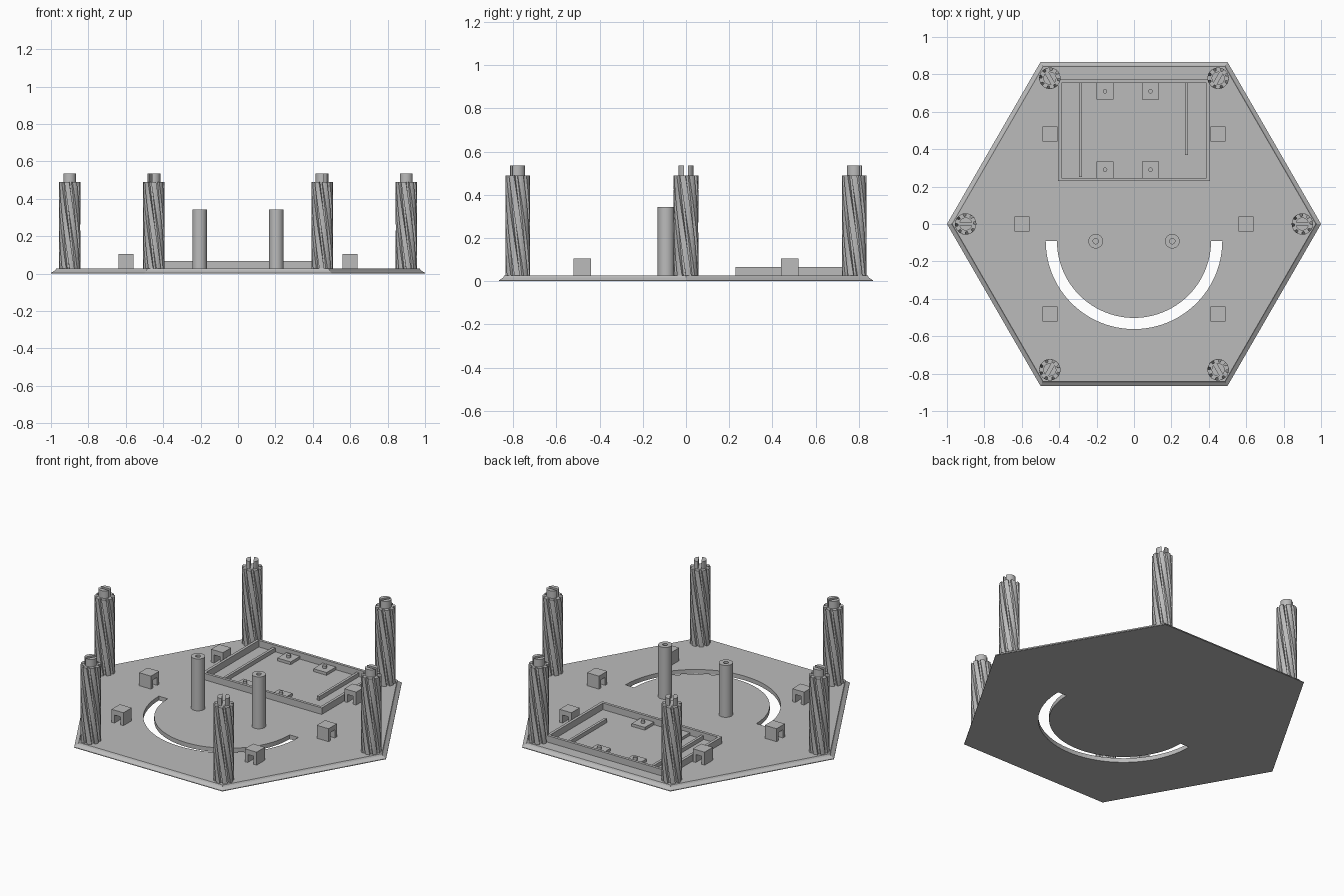
import bpy, bmesh, math
from mathutils import Vector

if "Cube" in bpy.data.objects:
    bpy.data.objects.remove(bpy.data.objects["Cube"])

grey = bpy.data.materials.new("plain grey")
grey.use_nodes = True
colour = (0.5, 0.5, 0.5, 1)
grey.diffuse_color = colour
grey.node_tree.nodes["Principled BSDF"].inputs["Base Color"].default_value = colour

FLOOR = 0.026   # top of the plate


def make(name, bm, smooth=False):
    bmesh.ops.recalc_face_normals(bm, faces=bm.faces)
    mesh = bpy.data.meshes.new(name)
    bm.to_mesh(mesh)
    bm.free()
    obj = bpy.data.objects.new(name, mesh)
    bpy.context.collection.objects.link(obj)
    mesh.materials.append(grey)
    if smooth:
        bpy.ops.object.select_all(action="DESELECT")
        obj.select_set(True)
        bpy.context.view_layer.objects.active = obj
        bpy.ops.object.shade_smooth_by_angle(angle=math.radians(30))
    return obj


def loft(name, rings, smooth=False):
    """Skin a stack of closed rings and cap both ends."""
    bm = bmesh.new()
    loops = [[bm.verts.new(p) for p in ring] for ring in rings]
    n = len(loops[0])
    for a, b in zip(loops, loops[1:]):
        for i in range(n):
            j = (i + 1) % n
            bm.faces.new((a[i], a[j], b[j], b[i]))
    bm.faces.new(loops[0])
    bm.faces.new(loops[-1])
    return make(name, bm, smooth)


def circle(r, z, n=32, centre=(0, 0)):
    return [(centre[0] + r * math.cos(math.tau * i / n),
             centre[1] + r * math.sin(math.tau * i / n), z) for i in range(n)]


def extrude(name, outline, z0, z1):
    return loft(name, [[(x, y, z) for x, y in outline] for z in (z0, z1)])


def box(name, x0, x1, y0, y1, z0, z1):
    return extrude(name, [(x0, y0), (x1, y0), (x1, y1), (x0, y1)], z0, z1)


def cut(obj, cutter):
    mod = obj.modifiers.new("cut", "BOOLEAN")
    mod.operation, mod.solver, mod.object = "DIFFERENCE", "EXACT", cutter
    bpy.context.view_layer.update()
    bpy.context.view_layer.objects.active = obj
    bpy.ops.object.modifier_apply(modifier=mod.name)
    bpy.data.objects.remove(cutter)


# Hexagonal plate: sloping rim, small step, flat top
plate = loft("base_plate", [circle(r, z, 6) for r, z in
             ((1, 0), (1, 0.004), (0.978, 0.017), (0.972, FLOOR))])

# Half-ring slot through the plate
STEPS = 48
arc = [math.pi + math.pi * i / STEPS for i in range(STEPS + 1)]
half_ring = [(0.472 * math.cos(a), -0.09 + 0.472 * math.sin(a)) for a in arc]
half_ring += [(0.412 * math.cos(a), -0.09 + 0.412 * math.sin(a)) for a in reversed(arc)]
cut(plate, extrude("slot_cutter", half_ring, -0.1, 0.1))


# Twisted, fluted corner pillars with slotted pegs
def pillar(cx, cy, heading):
    rings, levels, ribs = [], 14, 8
    for k in range(levels + 1):
        t = k / levels
        ring = []
        for i in range(ribs):
            for part, r in ((0, 0.057), (0.3, 0.057), (0.6, 0.057), (0.65, 0.042), (0.95, 0.042)):
                a = heading + math.tau * (i + part) / ribs - math.radians(75) * t
                ring.append((cx + r * math.cos(a), cy + r * math.sin(a),
                             FLOOR - 0.004 + t * (0.49 - FLOOR + 0.004)))
        rings.append(ring)
    loft("twisted_pillar", rings)
    peg = loft("pillar_peg", [circle(0.035, z, 24, (cx, cy)) for z in (0.48, 0.535)], True)
    along = Vector((math.cos(heading), math.sin(heading)))
    side = Vector((-along.y, along.x)) * 0.009
    along *= 0.06
    mid = Vector((cx, cy))
    cut(peg, extrude("peg_cutter", [mid + along + side, mid - along + side,
                                    mid - along - side, mid + along - side], 0.4905, 0.6))


for i in range(6):
    a = math.tau * i / 6
    pillar(0.9 * math.cos(a), 0.9 * math.sin(a), a)

# Two hollow posts
for s in (-1, 1):
    c = (s * 0.205, -0.092)
    loft("hollow_post", [circle(0.039, FLOOR - 0.004, 32, c), circle(0.039, 0.343, 32, c),
                         circle(0.014, 0.343, 32, c), circle(0.014, 0.1, 32, c)], True)


# Bridge-shaped clips around the plate
def clip(cx, cy, open_along_y):
    h, leg = 0.04, 0.02
    profile = [(-h, FLOOR - 0.003), (-h, 0.105), (h, 0.105), (h, FLOOR - 0.003),
               (h - leg, FLOOR - 0.003), (h - leg, 0.075), (leg - h, 0.075), (leg - h, FLOOR - 0.003)]
    if open_along_y:
        rings = [[(cx + u, cy + d, z) for u, z in profile] for d in (-h, h)]
    else:
        rings = [[(cx + d, cy + u, z) for u, z in profile] for d in (-h, h)]
    loft("wire_clip", rings)


for s in (-1, 1):
    clip(s * 0.6, 0, False)
    for t in (-1, 1):
        clip(s * 0.45, t * 0.48, True)

# Rectangular tray walls
Z0, TOP = FLOOR - 0.003, 0.066
tray = box("tray_walls", -0.405, 0.405, 0.23, 0.772, Z0, TOP)
cut(tray, box("tray_cutter", -0.388, 0.388, 0.247, 0.755, 0, 0.1))

# Inner rails
box("left_rail", -0.293, -0.277, 0.25, 0.757, Z0, 0.05)
box("right_rail", 0.273, 0.289, 0.37, 0.757, Z0, 0.05)

# Mounting pads with locating pins
for x in (-0.155, 0.088):
    for y in (0.29, 0.71):
        box("mount_pad", x - 0.045, x + 0.045, y - 0.045, y + 0.045, Z0, 0.043)
        loft("mount_pin", [circle(0.012, z, 16, (x, y)) for z in (0.04, 0.06)], True)
